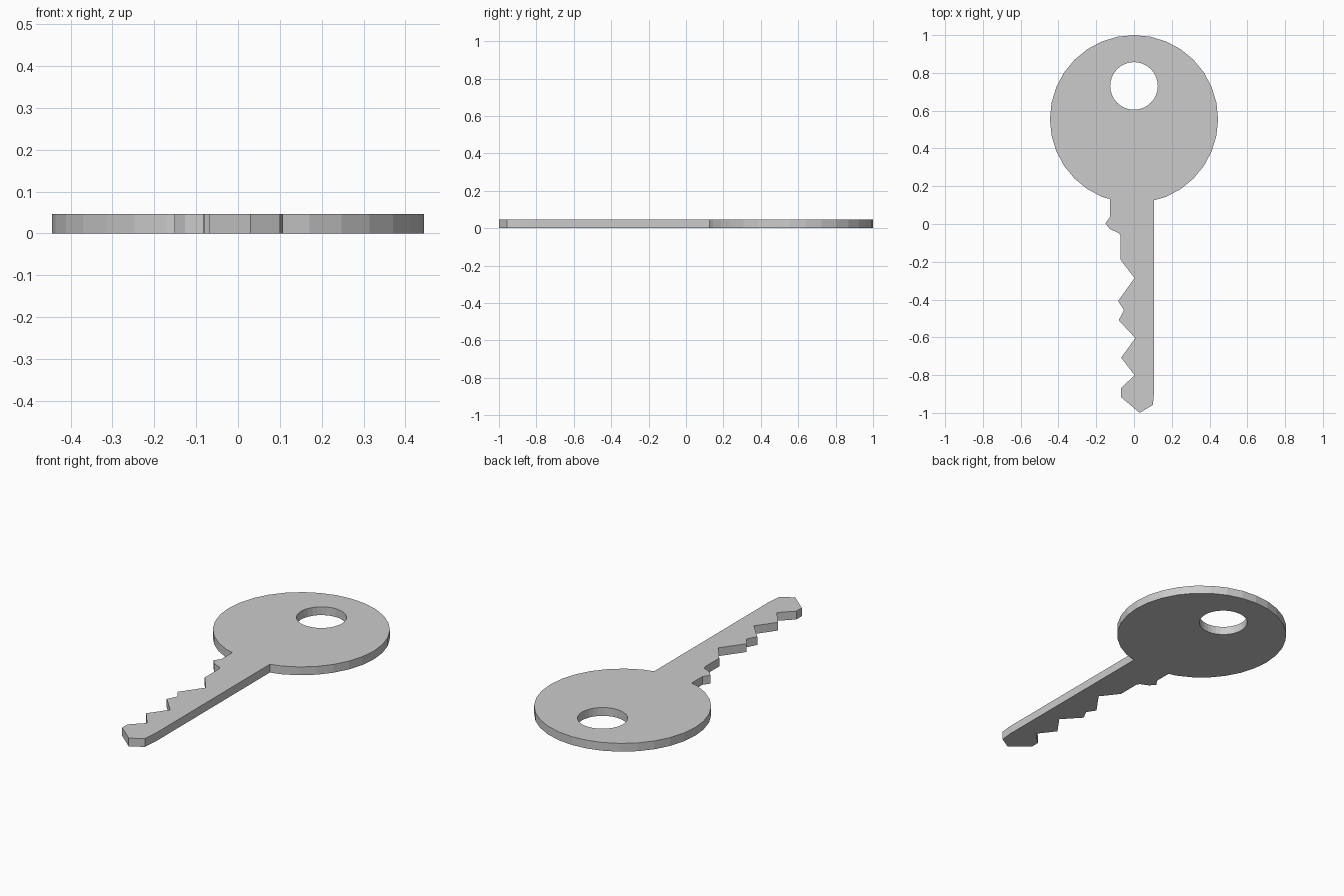
import bpy, bmesh
from math import sin, cos, radians

if "Cube" in bpy.data.objects:
    bpy.data.objects.remove(bpy.data.objects["Cube"])

THICK = 0.046
SIDES = 32
STEP = 360 / SIDES


def arc(cy, r, first, last):
    """Points on a circle centred on x = 0, counted from its lowest point."""
    return [(r * cos(radians(-90 + STEP * k)), cy + r * sin(radians(-90 + STEP * k)))
            for k in range(first, last + 1)]


def plate(name, loops, thick):
    """Fill closed loops (inner ones become holes) and extrude upward."""
    bm = bmesh.new()
    edges = []
    for pts in loops:
        vs = [bm.verts.new((x, y, 0)) for x, y in pts]
        edges += [bm.edges.new((a, b)) for a, b in zip(vs, vs[1:] + vs[:1])]
    bmesh.ops.triangle_fill(bm, edges=edges, use_beauty=True)
    ext = bmesh.ops.extrude_face_region(bm, geom=bm.faces[:], use_keep_orig=True)
    top = [g for g in ext["geom"] if isinstance(g, bmesh.types.BMVert)]
    bmesh.ops.translate(bm, verts=top, vec=(0, 0, thick))
    bmesh.ops.recalc_face_normals(bm, faces=bm.faces[:])
    mesh = bpy.data.meshes.new(name)
    bm.to_mesh(mesh)
    bm.free()
    obj = bpy.data.objects.new(name, mesh)
    bpy.context.collection.objects.link(obj)
    return obj


# Round head, open at the bottom where the blade joins
head = arc(0.555, 0.445, 2, SIDES - 2)

# Blade: shoulder, teeth, tip, then the straight back edge
blade = [(-0.127, 0.132), (-0.127, 0.037), (-0.152, 0.003), (-0.127, -0.027),
         (-0.08, -0.048), (-0.071, -0.065), (-0.071, -0.19), (0.003, -0.286),
         (-0.084, -0.408), (-0.053, -0.456), (-0.081, -0.509), (0.007, -0.604),
         (-0.068, -0.708), (0.003, -0.80), (-0.068, -0.869), (-0.068, -0.917),
         (0.03, -1.0), (0.10, -0.958), (0.107, -0.88), (0.107, 0.126)]

# Key ring hole
hole = arc(0.731, 0.126, 0, SIDES - 1)

plate("key", [head + blade, hole], THICK)
